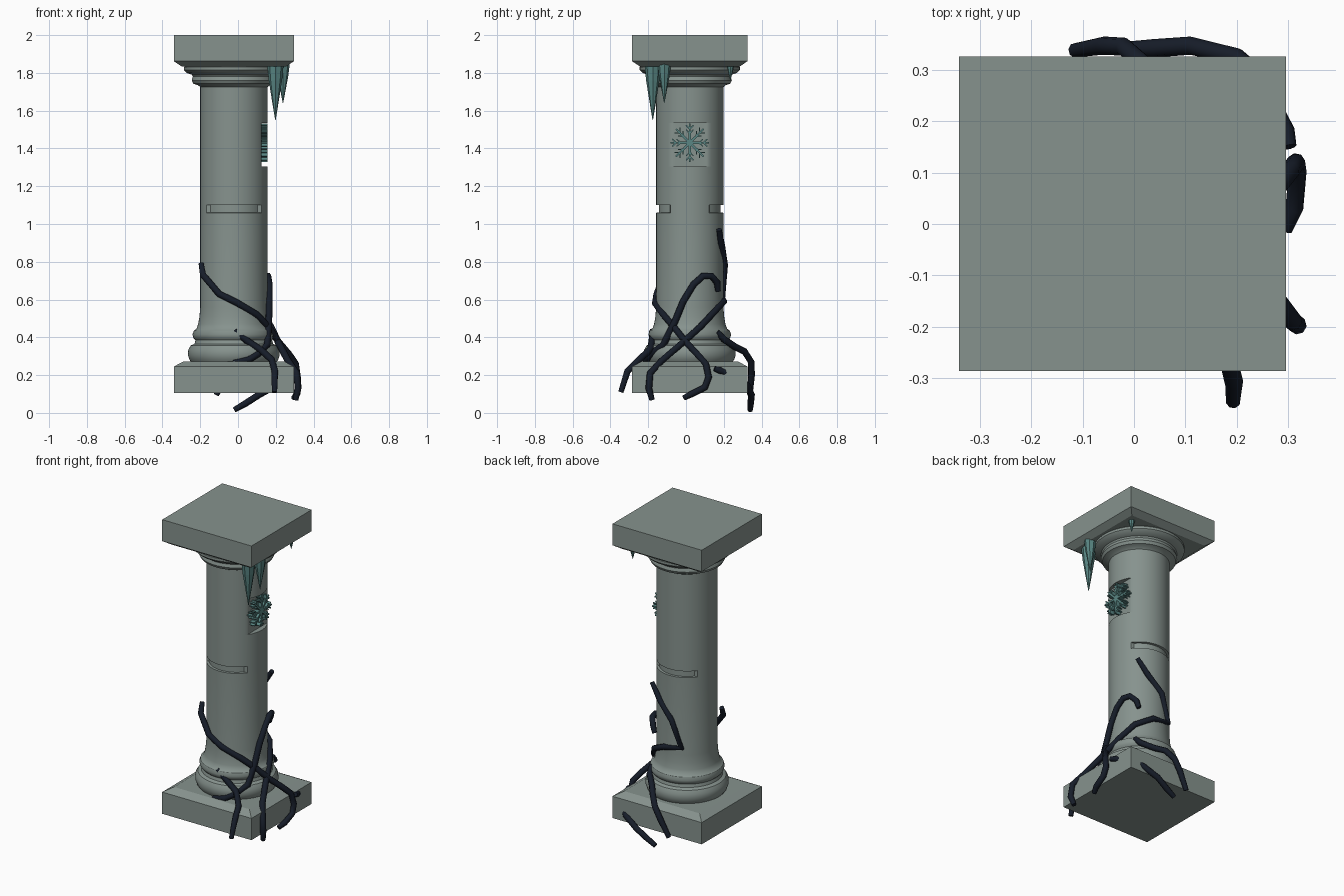
import bpy, bmesh, math
from mathutils import Vector

if "Cube" in bpy.data.objects:
    bpy.data.objects.remove(bpy.data.objects["Cube"])

CX, CY = -0.022, 0.02   # column axis

def material(name, rgb):
    m = bpy.data.materials.new(name)
    m.diffuse_color = (*rgb, 1)
    m.use_nodes = True
    m.node_tree.nodes["Principled BSDF"].inputs["Base Color"].default_value = m.diffuse_color
    return m

STONE = material("stone", (0.24, 0.29, 0.27))
ICE = material("ice", (0.10, 0.24, 0.23))
VINE = material("vine", (0.008, 0.012, 0.022))

def finish(bm, name, mat, smooth=None):
    bmesh.ops.recalc_face_normals(bm, faces=bm.faces)
    me = bpy.data.meshes.new(name)
    bm.to_mesh(me)
    bm.free()
    me.materials.append(mat)
    ob = bpy.data.objects.new(name, me)
    bpy.context.collection.objects.link(ob)
    if smooth:
        bpy.ops.object.select_all(action='DESELECT')
        ob.select_set(True)
        bpy.context.view_layer.objects.active = ob
        bpy.ops.object.shade_smooth_by_angle(angle=math.radians(smooth))
    return ob

def loft(bm, rings):
    """Skin a list of closed point loops and cap both ends."""
    vs = [[bm.verts.new(p) for p in r] for r in rings]
    n = len(vs[0])
    for a, b in zip(vs, vs[1:]):
        for i in range(n):
            j = (i + 1) % n
            bm.faces.new((a[i], a[j], b[j], b[i]))
    bm.faces.new(vs[0])
    bm.faces.new(vs[-1])

# square slabs with a sloped edge facing the shaft
def slab(name, levels):
    bm = bmesh.new()
    loft(bm, [[(CX + sx * (0.318 - d), CY + sy * (0.306 - d), z)
               for sx, sy in ((-1, -1), (1, -1), (1, 1), (-1, 1))] for d, z in levels])
    finish(bm, name, STONE)

slab("base_slab", [(0, 0.105), (0, 0.245), (0.05, 0.272)])
slab("capital_slab", [(0.04, 1.835), (0, 1.862), (0, 2.0)])

# turned shaft with mouldings, front/back groove and a flat panel on the right
E = 0.0005
profile = [(0.22, 0.26), (0.235, 0.282), (0.243, 0.305), (0.241, 0.335), (0.228, 0.357),
           (0.208, 0.366), (0.203, 0.385), (0.214, 0.397), (0.219, 0.415), (0.212, 0.435),
           (0.198, 0.445), (0.189, 0.47), (0.182, 0.51), (0.178, 0.56)]
for z in (1.06, 1.10, 1.305, 1.535):
    profile += [(0.178, z - E), (0.178, z + E)]
profile += [(0.178, 1.725), (0.19, 1.735), (0.214, 1.743), (0.223, 1.76), (0.217, 1.78),
            (0.222, 1.79), (0.25, 1.80), (0.265, 1.815), (0.265, 1.83), (0.25, 1.845)]
SEG = 72
rings = []
for r, z in profile:
    ring = []
    for i in range(SEG):
        a = 2 * math.pi * i / SEG
        rr = r - 0.015 if 1.06 < z < 1.10 and abs(math.sin(a)) > 0.6 else r
        x, y = rr * math.cos(a), rr * math.sin(a)
        if 1.305 < z < 1.535:
            x = min(x, 0.147)
        ring.append((CX + x, CY + y, z))
    rings.append(ring)
bm = bmesh.new()
loft(bm, rings)
finish(bm, "shaft", STONE, 35)

# snowflake relief on the right panel
bm = bmesh.new()
def bar(p, q, w0, w1):
    d = (q - p).normalized()
    n = Vector((-d.y, d.x))
    outline = [p + n * w0, p - n * w0, q - n * w1, q + n * w1]
    loft(bm, [[(x, CY + v.x, 1.43 + v.y) for v in outline] for x in (0.118, 0.156)])

for k in range(8):
    a = k * math.pi / 4
    d = Vector((math.cos(a), math.sin(a)))
    bar(d * 0.0, d * 0.103, 0.007, 0.004)
    for s in (-1, 1):
        for t, length in ((0.05, 0.028), (0.073, 0.028)):
            b = a + s * math.radians(45)
            bar(d * t, d * t + length * Vector((math.cos(b), math.sin(b))), 0.004, 0.003)
finish(bm, "snowflake", ICE)

# faceted icicles under the capital
def icicle(name, x, y, tip, r):
    bm = bmesh.new()
    top = 1.85
    rings = []
    for t, s in ((0, 1.0), (0.3, 0.8), (0.65, 0.42), (1, 0.03)):
        rings.append([(x + r * s * math.cos(k * math.pi / 4), y + r * s * math.sin(k * math.pi / 4),
                       top + (tip - top) * t) for k in range(8)])
    loft(bm, rings)
    finish(bm, name, ICE)

icicle("icicle_large", 0.198, -0.176, 1.55, 0.044)
icicle("icicle_medium", 0.238, -0.115, 1.64, 0.036)
icicle("icicle_small", 0.215, 0.235, 1.76, 0.021)

# creeping vines
def vine(name, pts, r=0.018):
    cu = bpy.data.curves.new(name, 'CURVE')
    cu.dimensions = '3D'
    cu.bevel_depth = r
    cu.bevel_resolution = 2
    cu.use_fill_caps = True
    sp = cu.splines.new('POLY')
    sp.points.add(len(pts) - 1)
    for i, (q, p) in enumerate(zip(sp.points, pts)):
        q.co = (*p, 1)
        q.radius = 0.8 if i in (0, len(pts) - 1) else 1.0
    cu.materials.append(VINE)
    ob = bpy.data.objects.new(name, cu)
    bpy.context.collection.objects.link(ob)

vine("vine_front_wrap", [(-.195, -.085, .79), (-.185, -.115, .73), (-.10, -.155, .63), (0, -.163, .58),
     (.10, -.12, .52), (.165, -.06, .45), (.215, 0, .375), (.27, .06, .31), (.305, .105, .26),
     (.315, .12, .19), (.318, .10, .135), (.312, .03, .10), (.295, -.01, .08)])
vine("vine_right_to_back", [(.305, -.18, .07), (.318, -.197, .13), (.31, -.19, .21), (.265, -.13, .275),
     (.215, -.02, .37), (.175, .075, .455), (.12, .15, .535), (.02, .20, .59), (-.10, .19, .61),
     (-.04, .205, .78), (.055, .19, .88), (.12, .175, .97)])
vine("vine_front_corner", [(-.02, -.18, .435), (.05, -.18, .38), (.12, -.19, .335), (.18, -.25, .28),
     (.195, -.31, .22), (.193, -.345, .11)])
vine("vine_hook", [(-.025, -.215, .265), (.055, -.21, .28), (.11, -.18, .315), (.155, -.12, .36),
     (.163, -.06, .48), (.165, -.015, .59), (.165, .04, .68), (.158, .09, .725), (.145, .135, .725),
     (.12, .165, .69), (.105, .17, .645)])
vine("vine_back", [(.13, .165, .43), (.12, .20, .39), (.06, .26, .35), (.02, .31, .325),
     (-.02, .345, .27), (-.06, .347, .20), (-.115, .338, .095)])
vine("vine_back_corner", [(.302, .15, .235), (.295, .18, .225), (.24, .29, .18), (.20, .325, .145),
     (.11, .347, .095), (.04, .342, .05), (-.02, .34, .016)])
